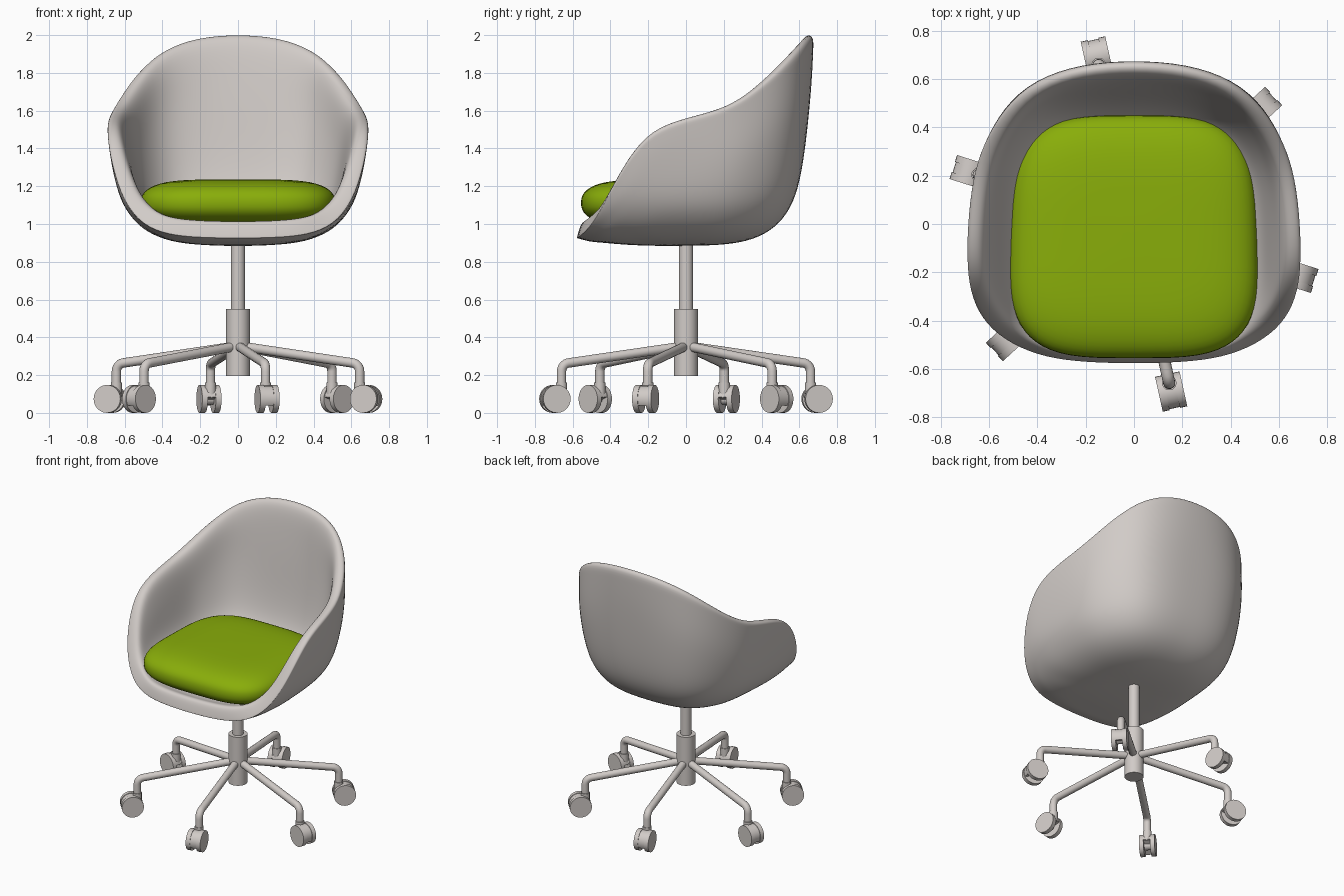
import bpy, bmesh, math
from mathutils import Vector, Matrix

if "Cube" in bpy.data.objects:
    bpy.data.objects.remove(bpy.data.objects["Cube"])


def material(name, rgb):
    m = bpy.data.materials.new(name)
    m.diffuse_color = (*rgb, 1)
    m.use_nodes = True
    m.node_tree.nodes["Principled BSDF"].inputs["Base Color"].default_value = m.diffuse_color
    return m


GREY = material("warm grey", (0.64, 0.60, 0.575))
GREEN = material("leaf green", (0.25, 0.42, 0.003))


def finish(name, bm, mat, angle=40):
    me = bpy.data.meshes.new(name)
    bm.to_mesh(me)
    bm.free()
    ob = bpy.data.objects.new(name, me)
    bpy.context.collection.objects.link(ob)
    me.materials.append(mat)
    bpy.ops.object.select_all(action='DESELECT')
    ob.select_set(True)
    bpy.context.view_layer.objects.active = ob
    bpy.ops.object.shade_smooth_by_angle(angle=math.radians(angle))
    return ob


def loft(bm, rings):
    """Skin closed rings of points, listed bottom to top, counterclockwise."""
    rows = [[bm.verts.new(p) for p in r] for r in rings]
    n = len(rows[0])
    for a, b in zip(rows, rows[1:]):
        for j in range(n):
            k = (j + 1) % n
            bm.faces.new((a[j], a[k], b[k], b[j]))
    return rows


def fan(bm, row, centre, up):
    c = bm.verts.new(centre)
    for j in range(len(row)):
        a, b = row[j], row[(j + 1) % len(row)]
        bm.faces.new((a, b, c) if up else (b, a, c))


def cylinder(bm, r, z0, z1, seg=32, matrix=Matrix()):
    return bmesh.ops.create_cone(bm, cap_ends=True, segments=seg, radius1=r, radius2=r, depth=z1 - z0,
                                 matrix=matrix @ Matrix.Translation((0, 0, (z0 + z1) / 2)))["verts"]


def lerp(table, x):
    for (x0, y0), (x1, y1) in zip(table, table[1:]):
        if x <= x1:
            return y0 + (y1 - y0) * (x - x0) / (x1 - x0)
    return table[-1][1]


# Bucket shell: rim curve from front centre round the right arm to back centre
RIM = [(0, -.58, .925), (.2, -.575, .928), (.37, -.555, .942), (.51, -.5, .995), (.615, -.42, 1.135),
       (.675, -.31, 1.345), (.695, -.18, 1.50), (.692, 0, 1.56), (.67, .19, 1.605), (.625, .33, 1.68),
       (.54, .48, 1.805), (.41, .60, 1.925), (.22, .665, 1.99), (0, .682, 2.006)]
rim = RIM + [(-x, y, z) for x, y, z in RIM[-2:0:-1]]
# Height against outward spread of the wall
WALL = [(.878, 0), (.889, .3), (.907, .5), (.945, .63), (1.0, .73), (1.1, .83), (1.2, .88),
        (1.4, .93), (1.6, .958), (1.8, .985), (2.03, 1)]
INVERSE = [(s, z) for z, s in WALL]
rings = []
LEVELS = (.3, .53, .7, .8, .87, .92, .96, .985, .995, 1)
for q in LEVELS:
    ring = []
    for x, y, z in rim:
        # The back corners bulge below the rim
        w = (2 * x * y / (x * x + y * y)) ** 2 if y > 0 else 0
        k = q * (1 + .05 * w * min(1, (1 - q) / .035))
        ring.append((x * k, y * k, lerp(INVERSE, q * lerp(WALL, z))))
    rings.append(ring)
bm = bmesh.new()
rows = loft(bm, rings)
fan(bm, rows[0], (0, 0, .884), False)
shell = finish("bucket_shell", bm, GREY, 180)
# Wall thins out towards the rim
group = shell.vertex_groups.new(name="wall")
n = len(rim)
group.add(list(range(n * len(LEVELS) + 1)), 1, 'REPLACE')
for row, weight in ((7, .9), (8, .75), (9, .5)):
    group.add(list(range(row * n, row * n + n)), weight, 'REPLACE')
mod = shell.modifiers.new("thickness", 'SOLIDIFY')
mod.thickness, mod.offset, mod.vertex_group = .1, -1, "wall"
mod = shell.modifiers.new("smooth", 'SUBSURF')
mod.levels = mod.render_levels = 2

# Seat cushion: rounded square with bulging edge
SEG = 64


def power(v, e):
    return math.copysign(abs(v) ** e, v)


rings = []
for i in range(1, 24):
    a = -math.pi / 2 + math.pi * i / 24
    s, h = power(math.cos(a), .45), power(math.sin(a), .85)
    ring = []
    for j in range(SEG):
        t = 2 * math.pi * j / SEG
        x, y = power(math.cos(t), .56), power(math.sin(t), .56)
        ring.append((.512 * x * s * (1 - .03 * y), -.053 + .503 * y * s, 1.112 + .124 * h))
    rings.append(ring)
bm = bmesh.new()
rows = loft(bm, rings)
fan(bm, rows[0], (0, -.053, .988), False)
fan(bm, rows[-1], (0, -.053, 1.236), True)
finish("seat_cushion", bm, GREEN, 180)

# Gas lift and hub
bm = bmesh.new()
cylinder(bm, .037, .5, .93)
finish("gas_lift", bm, GREY)
bm = bmesh.new()
cylinder(bm, .063, .195, .55)
finish("hub", bm, GREY)

# Leg path in the radius/height plane, with a rounded elbow
path = [(.02, .352), (.625, .266)]
path += [(.63 + .045 * math.sin(a), .22 + .045 * math.cos(a))
         for a in (math.radians(d) for d in range(15, 91, 15))]
path.append((.675, .12))

for n in range(6):
    turn = Matrix.Rotation(math.radians(-17.5 + 60 * n), 4, 'Z')
    # Tubular leg
    bm = bmesh.new()
    rings = []
    for i, p in enumerate(path):
        a, b = path[max(i - 1, 0)], path[min(i + 1, len(path) - 1)]
        d = Vector((b[0] - a[0], 0, b[1] - a[1])).normalized()
        up = Vector((-d.z, 0, d.x))
        side = Vector((0, 1, 0))
        rings.append([turn @ (Vector((p[0], 0, p[1])) + .025 * (math.cos(t) * side + math.sin(t) * up))
                      for t in (2 * math.pi * k / 16 for k in range(16))])
    rows = loft(bm, rings)
    bm.faces.new(rows[0])
    bm.faces.new(rows[-1])
    bmesh.ops.recalc_face_normals(bm, faces=bm.faces)
    finish(f"leg_{n + 1}", bm, GREY)
    # Twin wheel caster: hood between the wheels, cut away below
    bm = bmesh.new()
    axle = Matrix.Translation((.711, 0, .074)) @ Matrix.Rotation(math.pi / 2, 4, 'X')
    cylinder(bm, .07, -.024, .024, 28, axle)
    cut = bmesh.ops.bisect_plane(bm, geom=bm.verts[:] + bm.edges[:] + bm.faces[:], plane_co=(.711, 0, .06),
                                 plane_no=(-.35, 0, -1), clear_outer=True)["geom_cut"]
    bmesh.ops.holes_fill(bm, edges=[e for e in cut if isinstance(e, bmesh.types.BMEdge)])
    for z0, z1, r in ((-.052, -.022, .074), (.022, .052, .074), (-.022, .022, .03)):
        cylinder(bm, r, z0, z1, 28, axle)
    cylinder(bm, .03, .08, .16, 16, Matrix.Translation((.675, 0, 0)))
    bm.transform(turn)
    finish(f"caster_{n + 1}", bm, GREY)
